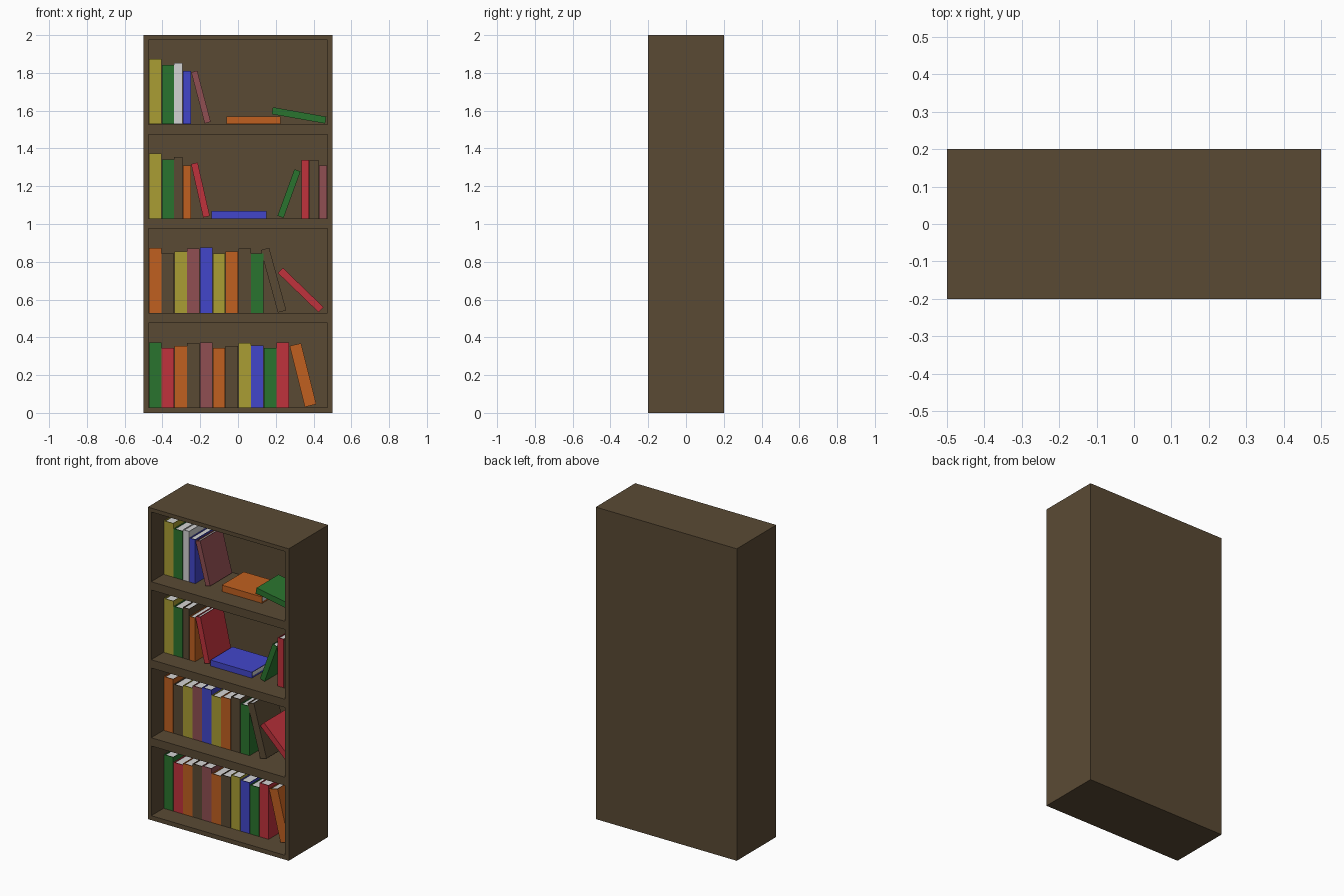
import bpy, bmesh
from math import radians
from mathutils import Vector

if "Cube" in bpy.data.objects:
    bpy.data.objects.remove(bpy.data.objects["Cube"])


def material(name, rgb):
    # sRGB 0-255 to linear
    lin = [((c / 255 + 0.055) / 1.055) ** 2.4 for c in rgb]
    m = bpy.data.materials.new(name)
    m.diffuse_color = (*lin, 1)
    m.use_nodes = True
    m.node_tree.nodes["Principled BSDF"].inputs["Base Color"].default_value = m.diffuse_color
    return m


MATS = {n: material(n, c) for n, c in {
    "brown": (90, 74, 52), "yellow": (170, 158, 52), "green": (42, 116, 46),
    "white": (212, 212, 212), "blue": (66, 70, 202), "pink": (144, 78, 82),
    "orange": (192, 96, 32), "red": (192, 50, 60)}.items()}


def add_object(name, bm, mats):
    bmesh.ops.recalc_face_normals(bm, faces=bm.faces[:])
    me = bpy.data.meshes.new(name)
    bm.to_mesh(me)
    bm.free()
    for m in mats:
        me.materials.append(MATS[m])
    ob = bpy.data.objects.new(name, me)
    bpy.context.collection.objects.link(ob)
    return ob


def add_box(bm, lo, hi):
    vs = bmesh.ops.create_cube(bm, size=1)["verts"]
    for v in vs:
        v.co = Vector([lo[i] if v.co[i] < 0 else hi[i] for i in range(3)])
    return vs


# Bookcase: solid block whose front face is cut and pushed in for each bay
FRONT, BACK_PANEL = -0.2, 0.175
bm = bmesh.new()
add_box(bm, (-0.5, FRONT, 0), (0.5, 0.2, 2))
cuts = [((s * 0.475, 0, 0), (1, 0, 0)) for s in (-1, 1)]
cuts += [((0, 0, z + 0.5 * i), (0, 0, 1)) for i in range(4) for z in (0.028, 0.475)]
for co, no in cuts:
    front = [f for f in bm.faces if f.calc_center_median().y < FRONT + 1e-4]
    geom = front + list({e for f in front for e in f.edges}) + list({v for f in front for v in f.verts})
    bmesh.ops.bisect_plane(bm, geom=geom, plane_co=co, plane_no=no, dist=1e-5)
bays = []
for f in bm.faces:
    c = f.calc_center_median()
    if c.y < FRONT + 1e-4 and abs(c.x) < 0.4 and 0.028 < c.z % 0.5 < 0.475:
        bays.append(f)
for f in bmesh.ops.extrude_discrete_faces(bm, faces=bays)["faces"]:
    bmesh.ops.translate(bm, vec=(0, BACK_PANEL - FRONT, 0), verts=f.verts)
add_object("bookcase", bm, ["brown"])

# Books: U-shaped cover with the spine in front, recessed page block inside
Y0, Y1 = -0.076, 0.147


def book(name, colour, x, z, w, h, angle=0):
    """Book centred on x, z; the angle in degrees tips its top towards +x."""
    t, inset = 0.004, 0.006
    a, b = w / 2, h / 2
    bm = bmesh.new()
    outline = [(-a, Y1), (-a, Y0), (a, Y0), (a, Y1),
               (a - t, Y1), (a - t, Y0 + t), (-a + t, Y0 + t), (-a + t, Y1)]
    cover = bm.faces.new([bm.verts.new((px, py, -b)) for px, py in outline])
    top = bmesh.ops.extrude_face_region(bm, geom=[cover], use_keep_orig=True)["geom"]
    bmesh.ops.translate(bm, vec=(0, 0, h), verts=[g for g in top if isinstance(g, bmesh.types.BMVert)])
    pages = add_box(bm, (-a + t, Y0 + t, -b + inset), (a - t, Y1 - inset, b - inset))
    for f in {f for v in pages for f in v.link_faces}:
        f.material_index = 1
    ob = add_object(name, bm, [colour, "white"])
    ob.location = (x, 0, z)
    ob.rotation_euler.y = radians(angle)


# Upright books per shelf: colour, left, right, top above the shelf
W = 0.0677
tall = [0.345, 0.314, 0.325, 0.341]
upright = {
    0: [(c, -0.472 + W * i, -0.472 + W * (i + 1) - 0.002, h) for i, (c, h) in enumerate(zip(
        "green red orange brown pink orange brown yellow blue green red".split(),
        tall + [0.345, 0.314, 0.325, 0.341, 0.327, 0.314, 0.345]))],
    1: [(c, -0.472 + W * i, -0.472 + W * (i + 1) - 0.002, h) for i, (c, h) in enumerate(zip(
        "orange brown yellow pink blue yellow orange brown green".split(),
        tall + [0.348, 0.316, 0.326, 0.343, 0.316]))],
    2: [("yellow", -0.472, -0.406, 0.346), ("green", -0.403, -0.34, 0.314),
        ("brown", -0.338, -0.293, 0.325), ("orange", -0.292, -0.25, 0.28),
        ("red", 0.335, 0.377, 0.311), ("brown", 0.379, 0.425, 0.309),
        ("pink", 0.428, 0.471, 0.28)],
    3: [("yellow", -0.472, -0.406, 0.344), ("green", -0.403, -0.34, 0.312),
        ("white", -0.338, -0.293, 0.323), ("blue", -0.292, -0.25, 0.282)],
}
for shelf, row in upright.items():
    base = 0.5 * shelf + 0.0285
    for i, (c, l, r, h) in enumerate(row):
        book(f"shelf_{shelf + 1}_{c}_book_{i + 1}", c, (l + r) / 2, base + h / 2, r - l, h)

# Leaning and lying books: colour, x, z, thickness, height, angle
tipped = [
    ("orange", 0.344, 0.200, 0.062, 0.333, -14),
    ("brown", 0.188, 0.7025, 0.046, 0.343, -15.3),
    ("red", 0.332, 0.650, 0.038, 0.300, -46),
    ("red", -0.199, 1.180, 0.036, 0.290, -12.8),
    ("blue", 0.005, 1.049, 0.038, 0.293, 90),
    ("green", 0.270, 1.161, 0.034, 0.262, 20),
    ("pink", -0.196, 1.672, 0.033, 0.280, -14.8),
    ("orange", 0.081, 1.5495, 0.041, 0.286, 90),
    ("green", 0.323, 1.575, 0.037, 0.287, 100),
]
for i, args in enumerate(tipped):
    book(f"tipped_{args[0]}_book_{i + 1}", *args)
